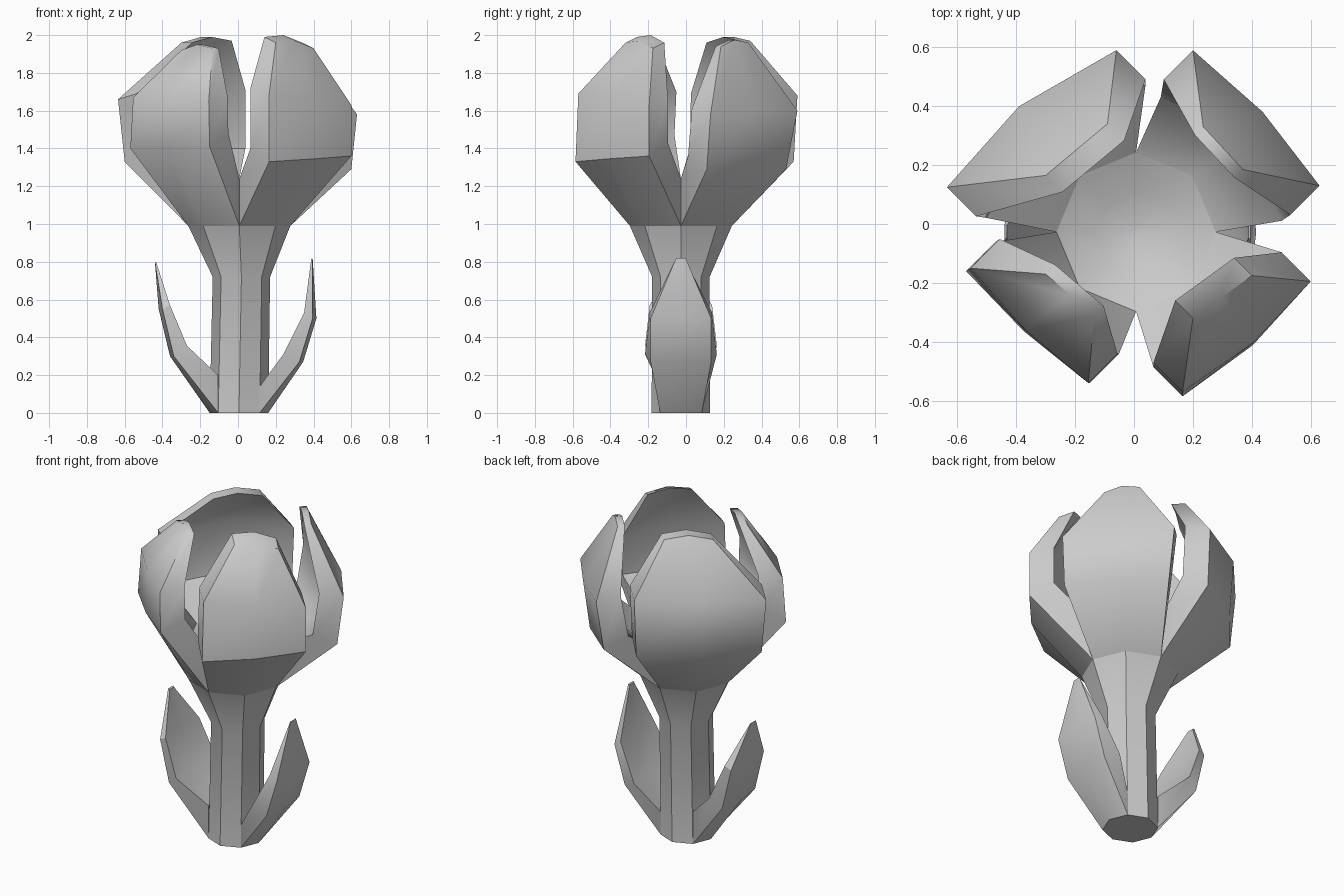
import bpy, bmesh, math
from mathutils import Vector

if "Cube" in bpy.data.objects:
    bpy.data.objects.remove(bpy.data.objects["Cube"])

CX, CY, ZB = 0.007, -0.027, 0.99      # flower axis and petal base height
RIM = 1.24                            # height of the cup floor between petals


def loft(name, rings, angle=28):
    """Skin a list of equal-length rings and cap both ends."""
    bm = bmesh.new()
    vs = [[bm.verts.new(p) for p in r] for r in rings]
    n = len(vs[0])
    for lo, hi in zip(vs, vs[1:]):
        for i in range(n):
            j = (i + 1) % n
            bm.faces.new((lo[i], lo[j], hi[j], hi[i]))
    for ring in (vs[0], vs[-1]):
        if n == 6:                     # strip cap for leaf and petal sections
            bm.faces.new((ring[0], ring[1], ring[4], ring[5]))
            bm.faces.new((ring[1], ring[2], ring[3], ring[4]))
        else:
            bm.faces.new(ring)
    bmesh.ops.remove_doubles(bm, verts=bm.verts[:], dist=0.0005)
    bmesh.ops.recalc_face_normals(bm, faces=bm.faces[:])
    me = bpy.data.meshes.new(name)
    bm.to_mesh(me)
    bm.free()
    ob = bpy.data.objects.new(name, me)
    bpy.context.collection.objects.link(ob)
    bpy.ops.object.select_all(action='DESELECT')
    ob.select_set(True)
    bpy.context.view_layer.objects.active = ob
    bpy.ops.object.shade_smooth_by_angle(angle=math.radians(angle))
    return ob


def octagon(cx, r, z):
    return [(cx + r * math.cos(k * math.pi / 4), CY + r * math.sin(k * math.pi / 4), z)
            for k in range(8)]


# Stem with flared top, closed by the shallow cup floor between the petals
loft("stem", [octagon(0.005, 0.155, 0), octagon(0.018, 0.152, 0.72), octagon(CX, 0.27, ZB)])
loft("cup_floor", [octagon(CX, 0.27, ZB), octagon(CX, 0.27, RIM),
                   octagon(CX, 0.14, RIM - 0.06), octagon(CX, 0.02, RIM - 0.08)], 50)


def petal(name, quadrant, rows, bulge, tip_thick, tip_lift=0.0, angle=45):
    """rows: outer edge points (a, b) of belly, shoulder and tip."""
    a0 = quadrant * math.pi / 2
    base = [Vector((CX + 0.27 * math.cos(a0 + k * math.pi / 4),
                    CY + 0.27 * math.sin(a0 + k * math.pi / 4), ZB)) for k in range(3)]
    out = Vector((math.cos(a0 + math.pi / 4), math.sin(a0 + math.pi / 4), 0))
    up = Vector((0, 0, RIM - ZB))
    rings = [base + [base[2] + up, base[1] + up, base[0] + up]]
    shape = [(bulge, 0.14, 0.07, 0.07, 0), (bulge, 0.14, 0.03, 0.05, 0.01),
             (0.0, tip_thick, tip_lift, 0.0, 0.025)]
    for (a, b), (push, thick, lift, cup, crown) in zip(rows, shape):
        a, b = Vector(a), Vector(b)
        m = (a + b) / 2 + out * push + Vector((0, 0, crown))
        shift = -out * thick + Vector((0, 0, lift))
        rings.append([a, m, b, b + shift, m + shift + out * cup, a + shift])
    loft(name, rings, angle)


# Four slightly different petals
petal("petal_back_right", 0, [((0.60, 0.11, 1.29), (0.19, 0.53, 1.29)),
                              ((0.63, 0.13, 1.58), (0.20, 0.59, 1.60)),
                              ((0.37, 0.185, 1.94), (0.235, 0.33, 1.96))], 0.03, 0.04, 0, 55)
petal("petal_back_left", 1, [((-0.06, 0.57, 1.33), (-0.60, 0.12, 1.33)),
                             ((-0.06, 0.59, 1.68), (-0.635, 0.125, 1.66)),
                             ((-0.09, 0.34, 1.97), (-0.30, 0.165, 1.96))], 0.06, 0.08)
petal("petal_front_left", 2, [((-0.57, -0.16, 1.40), (-0.15, -0.54, 1.41)),
                              ((-0.555, -0.15, 1.67), (-0.155, -0.54, 1.65)),
                              ((-0.30, -0.17, 1.92), (-0.135, -0.31, 1.93))], 0.02, 0.045, 0, 55)
petal("petal_front_right", 3, [((0.165, -0.585, 1.33), (0.60, -0.195, 1.36)),
                               ((0.165, -0.57, 1.69), (0.60, -0.195, 1.63)),
                               ((0.20, -0.32, 1.96), (0.40, -0.175, 1.93))], 0.03, 0.085, 0.03, 41)


def leaf(name, rows):
    """rows: outer (x, z), inner (x, z), outer and inner half width, cupping."""
    rings = []
    for (xo, zo), (xi, zi), wo, wi, c in rows:
        c = math.copysign(c, xo)
        rings.append([(xo - c, CY - wo, zo), (xo, CY, zo), (xo - c, CY + wo, zo),
                      (xi, CY + wi, zi), (xi + c * 0.6, CY, zi), (xi, CY - wi, zi)])
    loft(name, rings)


# Two leaves growing out of the stem sides
leaf("leaf_right", [((0.16, 0.0), (0.115, 0.14), 0.11, 0.11, 0.045),
                    ((0.345, 0.27), (0.24, 0.31), 0.16, 0.19, 0.02),
                    ((0.415, 0.50), (0.35, 0.53), 0.16, 0.165, 0.02),
                    ((0.395, 0.82), (0.388, 0.815), 0.025, 0.02, 0)])
leaf("leaf_left", [((-0.15, 0.0), (-0.105, 0.20), 0.11, 0.11, 0.045),
                   ((-0.36, 0.30), (-0.27, 0.355), 0.16, 0.19, 0.02),
                   ((-0.42, 0.55), (-0.36, 0.57), 0.16, 0.165, 0.02),
                   ((-0.44, 0.80), (-0.432, 0.795), 0.025, 0.02, 0)])
